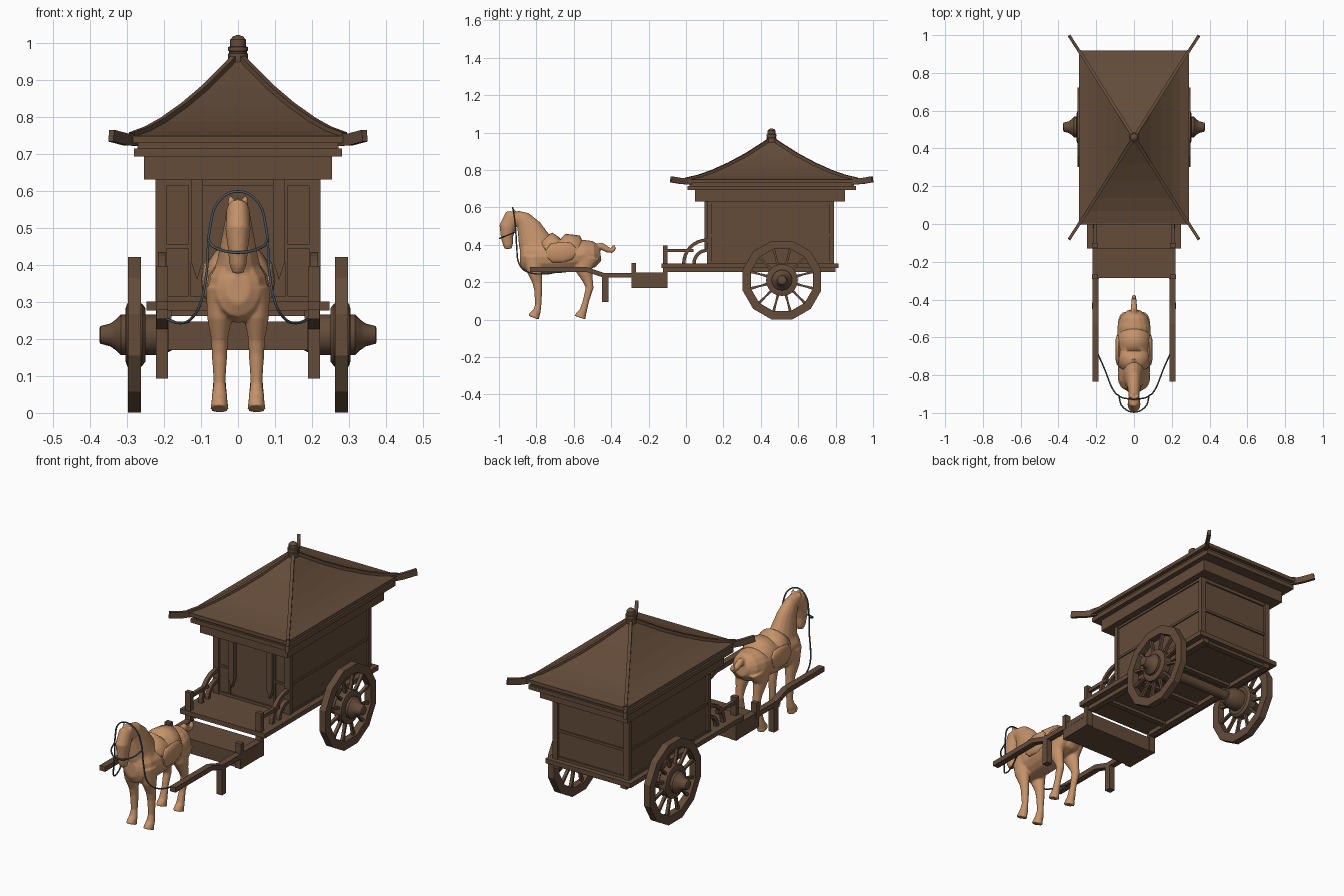
import bpy, bmesh, math
from mathutils import Vector

if "Cube" in bpy.data.objects:
    bpy.data.objects.remove(bpy.data.objects["Cube"])


def material(name, rgb):
    m = bpy.data.materials.new(name)
    m.diffuse_color = (*rgb, 1)
    m.use_nodes = True
    m.node_tree.nodes["Principled BSDF"].inputs["Base Color"].default_value = m.diffuse_color
    return m


WOOD = material("dark brown wood", (0.125, 0.072, 0.042))
TAN = material("tan horse", (0.56, 0.29, 0.145))
ROPE = material("slate rope", (0.07, 0.10, 0.13))


def make(name, verts, faces, mat=WOOD, mirror=False, smooth=None):
    me = bpy.data.meshes.new(name)
    me.from_pydata([tuple(v) for v in verts], [], faces)
    bm = bmesh.new()
    bm.from_mesh(me)
    bmesh.ops.recalc_face_normals(bm, faces=bm.faces)
    bm.to_mesh(me)
    bm.free()
    me.materials.append(mat)
    ob = bpy.data.objects.new(name, me)
    bpy.context.collection.objects.link(ob)
    if mirror:
        ob.modifiers.new("mirror", 'MIRROR')
    if smooth:
        bpy.context.view_layer.objects.active = ob
        ob.select_set(True)
        bpy.ops.object.shade_smooth_by_angle(angle=math.radians(smooth))
        ob.select_set(False)
    return ob


def loft(rings, cap=True):
    """Skin a list of equal-length vertex rings."""
    n = len(rings[0])
    verts = [v for r in rings for v in r]
    faces = [(i * n + j, i * n + (j + 1) % n, (i + 1) * n + (j + 1) % n, (i + 1) * n + j)
             for i in range(len(rings) - 1) for j in range(n)]
    if cap:
        faces += [tuple(range(n)), tuple(range(len(verts) - n, len(verts)))]
    return verts, faces


def box(name, x, y, z, mirror=False):
    rings = [[(x[0], y[0], h), (x[1], y[0], h), (x[1], y[1], h), (x[0], y[1], h)] for h in z]
    return make(name, *loft(rings), mirror=mirror)


def sweep(name, pts, w, h, mirror=True):
    """Rectangular bar following a path."""
    pts = [Vector(p) for p in pts]
    run = pts[-1] - pts[0]
    side = Vector((run.y, -run.x, 0)).normalized()
    rings = []
    for i, p in enumerate(pts):
        t = (pts[min(i + 1, len(pts) - 1)] - pts[max(i - 1, 0)]).normalized()
        up = side.cross(t).normalized()
        rings.append([p + side * a * w / 2 + up * b * h / 2
                      for a, b in ((-1, -1), (1, -1), (1, 1), (-1, 1))])
    return make(name, *loft(rings), mirror=mirror)


def lathe_x(name, prof, n, cy, cz, closed=False, turn=0, smooth=None):
    """Spin an (x, radius) profile round the wheel axis."""
    ang = [2 * math.pi * (j + turn) / n for j in range(n)]
    rings = [[(x, cy + r * math.cos(a), cz + r * math.sin(a)) for a in ang] for x, r in prof]
    if closed:
        rings.append(rings[0])
    return make(name, *loft(rings, not closed), mirror=True, smooth=smooth)


def tube(pts, x0=0.0, n=16):
    """Elliptical limb: points are (y, z, half width, half depth)."""
    rings = []
    for i, (y, z, hw, hd) in enumerate(pts):
        a, b = pts[max(i - 1, 0)], pts[min(i + 1, len(pts) - 1)]
        t = Vector((b[0] - a[0], b[1] - a[1])).normalized()
        rings.append([(x0 + hw * math.cos(k * 2 * math.pi / n),
                       y - t.y * hd * math.sin(k * 2 * math.pi / n),
                       z + t.x * hd * math.sin(k * 2 * math.pi / n)) for k in range(n)])
    return loft(rings)


# --- roof: concave hipped cover, eave slabs, hips with flared tips, finial
CY = 0.458
curve = [(1, .748), (.85, .764), (.7, .788), (.5, .829), (.3, .878), (.1, .936), (.03, .958)]
make("roof", *loft([[(sx * .288 * s, CY + sy * .457 * s, z)
                     for sx, sy in ((-1, -1), (1, -1), (1, 1), (-1, 1))] for s, z in curve]))
for i, (hx, hy, z0, z1) in enumerate([(.292, .461, .73, .749), (.272, .44, .714, .731),
                                      (.281, .45, .693, .715)]):
    box(f"eave_{i}", (-hx, hx), (CY - hy, CY + hy), (z0, z1))
box("eave_box", (-.254, .254), (.048, .85), (.632, .694))
for name, sy in (("front", -1), ("back", 1)):
    sweep(f"{name}_hip", [(.288 * s, CY + sy * .457 * s, z + .003) for s, z in curve], .016, .016)
    sweep(f"{name}_hip_tip", [(.27, CY + sy * .425, .738), (.305, CY + sy * .48, .74),
                              (.343, CY + sy * .538, .75)], .016, .032)
fin = [(.948, .027), (.972, .027), (.973, .024), (.978, .024), (.979, .027), (.99, .027),
       (.991, .021), (1.01, .021), (1.018, .014), (1.022, .004)]
make("finial", *loft([[(r * math.cos(k * math.pi / 6), CY + r * math.sin(k * math.pi / 6), z)
                       for k in range(12)] for z, r in fin]), smooth=35)

# --- cabin: core, corner posts, rails and front panels
box("cabin", (-.213, .213), (.123, .78), (.29, .64))
for name, y0 in (("front", .112), ("back", .768)):
    box(f"{name}_corner_post", (.192, .223), (y0, y0 + .024), (.29, .64), True)
    box(f"{name}_top_rail", (-.2, .2), (y0 + .003, y0 + .021), (.615, .64))
    box(f"{name}_bottom_rail", (-.2, .2), (y0 + .003, y0 + .021), (.29, .315))
for z0, z1 in ((.29, .312), (.445, .458), (.62, .64)):
    box("side_rail", (.2, .219), (.12, .78), (z0, z1), True)
box("back_mid_rail", (-.2, .2), (.77, .788), (.445, .458))
box("front_mid_rail", (.127, .2), (.116, .13), (.445, .456), True)
box("door_jamb", (.127, .135), (.114, .13), (.3, .635), True)
pend = [(.095, .635), (.127, .635), (.127, .41), (.111, .36), (.095, .41)]
make("hanging_panel", *loft([[(x, y, z) for x, z in pend] for y in (.1, .124)]), mirror=True)

# --- floor, porch, step and supports
box("floor", (-.248, .248), (-.13, .815), (.277, .301))
box("under_beam", (.18, .215), (-.1, .8), (.255, .28), True)
for y in (.0, .25, .5, .76):
    box("cross_beam", (-.19, .19), (y, y + .03), (.262, .28))
box("step", (-.19, .19), (-.285, -.105), (.17, .247))
box("step_side", (.186, .22), (-.292, -.1), (.17, .252), True)
box("step_post", (.19, .222), (-.292, -.268), (.22, .302), True)
box("porch_post", (.19, .222), (-.124, -.1), (.17, .397), True)
box("porch_rail", (.197, .215), (-.11, .04), (.36, .378), True)
for i, r in enumerate((.125, .07)):
    sweep(f"porch_arc_{i}", [(.206, .113 - r * math.cos(a * math.pi / 16),
                             .3 + r * math.sin(a * math.pi / 16)) for a in range(9)], .02, .018)

# --- shafts and prop legs
sweep("shaft", [(.205, -.835, .267), (.205, -.53, .267), (.205, -.44, .237), (.205, -.12, .237)],
      .032, .026)
box("prop_leg", (.189, .222), (-.45, -.415), (.093, .24), True)

# --- wheels: twelve-sided rims, spokes, hubs, axle
WY, WZ = .513, .211
lathe_x("wheel_rim", [(.262, .172), (.298, .172), (.298, .2175), (.262, .2175)], 12, WY, WZ, True, .5)
for k in range(12):
    a = math.pi * (k + .5) / 6
    c, s = math.cos(a), math.sin(a)
    rings = [[(.28 + dx, WY + r * c - d * s, WZ + r * s + d * c)
              for dx, d in ((-.008, -w), (.008, -w), (.008, w), (-.008, w))]
             for r, w in ((.06, .009), (.12, .005), (.18, .008))]
    make("spoke", *loft(rings), mirror=True)
lathe_x("hub", [(.375, .018), (.372, .024), (.345, .031), (.33, .042), (.317, .055), (.304, .055),
                (.304, .072), (.3, .085), (.26, .085), (.25, .072), (.25, .055), (.205, .055),
                (.165, .035)], 20, WY, WZ, smooth=35)
lathe_x("axle", [(0, .026), (.2, .026)], 12, WY, WZ, smooth=35)

# --- horse: overlapping limbs fused into one smooth body
parts = [
    tube([(-.888, .335, .03, .04), (-.87, .335, .06, .075), (-.83, .335, .08, .092),
          (-.76, .335, .086, .09), (-.68, .335, .088, .087), (-.6, .34, .09, .082),
          (-.54, .347, .088, .08), (-.49, .35, .072, .07), (-.458, .355, .035, .04)]),
    tube([(-.79, .35, .075, .09), (-.81, .42, .055, .088), (-.84, .49, .041, .067),
          (-.872, .535, .033, .046), (-.91, .55, .028, .034)]),
    tube([(-.89, .56, .02, .02), (-.93, .545, .032, .046), (-.955, .495, .034, .044),
          (-.957, .44, .027, .033), (-.952, .4, .023, .027), (-.95, .378, .015, .018)]),
    tube([(-.49, .385, .018, .02), (-.45, .392, .018, .02), (-.42, .374, .015, .016),
          (-.395, .368, .013, .013), (-.385, .38, .012, .012), (-.388, .397, .008, .008)]),
]
front = [(-.81, .34, .036, .062), (-.81, .26, .034, .042), (-.795, .2, .023, .027),
         (-.79, .16, .021, .022), (-.79, .08, .016, .017), (-.797, .045, .021, .021),
         (-.808, .028, .022, .027), (-.815, .01, .025, .032)]
hind = [(-.53, .34, .036, .07), (-.55, .27, .033, .048), (-.525, .21, .022, .028),
        (-.515, .17, .02, .021), (-.535, .1, .016, .017), (-.55, .045, .021, .02),
        (-.56, .028, .022, .027), (-.566, .01, .025, .032)]
ear = [(-.915, .56, .009, .01), (-.917, .58, .007, .008), (-.92, .592, .002, .002)]
for s in (-1, 1):
    parts += [tube(front, s * .05), tube(hind, s * .05), tube(ear, s * .02)]
V, F = [], []
for v, f in parts:
    F += [tuple(i + len(V) for i in q) for q in f]
    V += v
horse = make("horse", V, F, TAN)
rm = horse.modifiers.new("fuse", 'REMESH')
rm.mode, rm.voxel_size, rm.use_smooth_shade = 'VOXEL', .005, True
sm = horse.modifiers.new("soften", 'SMOOTH')
sm.factor, sm.iterations = .5, 4

# --- saddle with raised pommel and cantle, side flaps
make("saddle", *tube([(-.745, .35, .06, .07), (-.74, .355, .088, .085), (-.715, .365, .088, .1),
                      (-.695, .355, .09, .085), (-.66, .352, .092, .08), (-.63, .365, .092, .095),
                      (-.612, .36, .09, .1), (-.6, .35, .088, .08)], n=24), TAN, smooth=60)
make("saddle_flap", *tube([(-.745, .35, .008, .02), (-.72, .355, .014, .05), (-.66, .36, .016, .055),
                           (-.61, .365, .014, .045), (-.59, .365, .008, .02)], .083), TAN,
     mirror=True, smooth=60)


# --- harness ropes
def rope(name, pts):
    cu = bpy.data.curves.new(name, 'CURVE')
    cu.dimensions = '3D'
    cu.bevel_depth, cu.bevel_resolution, cu.resolution_u = .0038, 1, 5
    sp = cu.splines.new('BEZIER')
    sp.bezier_points.add(len(pts) - 1)
    for bp, p in zip(sp.bezier_points, pts):
        bp.co = p
        bp.handle_left_type = bp.handle_right_type = 'AUTO'
    cu.materials.append(ROPE)
    bpy.context.collection.objects.link(bpy.data.objects.new(name, cu))


half = [(.195, -.68, .255), (.155, -.77, .243), (.12, -.86, .262), (.1, -.893, .3),
        (.084, -.905, .39), (.076, -.912, .5), (.05, -.922, .575)]
rope("rein_loop", half + [(0, -.927, .599)] + [(-x, y, z) for x, y, z in half[::-1]])
nose = [(.08, -.912, .468), (.062, -.965, .447)]
rope("nose_rope", nose + [(0, -.996, .434)] + [(-x, y, z) for x, y, z in nose[::-1]])
